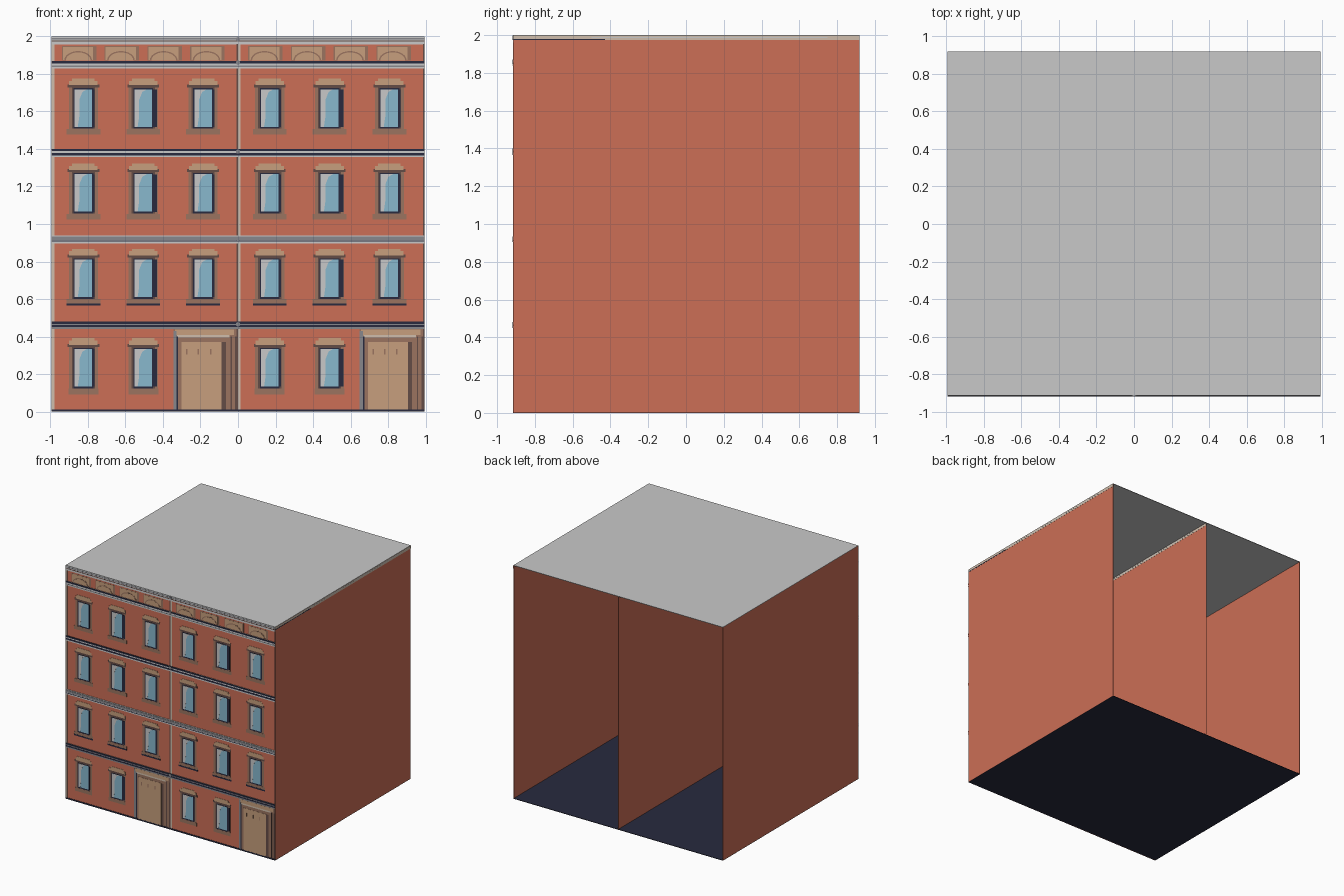
import bpy, bmesh, math

if "Cube" in bpy.data.objects:
    bpy.data.objects.remove(bpy.data.objects["Cube"])

# ---- colours -------------------------------------------------------------
def lin(c):
    c /= 255
    return c / 12.92 if c <= 0.04045 else ((c + 0.055) / 1.055) ** 2.4

COLOURS = {
    "brick_red": (204, 110, 86), "pale_grey": (201, 201, 201),
    "mid_grey": (135, 135, 140), "navy": (40, 42, 62),
    "tan": (199, 159, 125), "brown": (155, 116, 96),
    "dark_brown": (100, 76, 70), "glass_blue": (136, 184, 206),
    "pale_beige": (208, 190, 172),
}
NAMES = list(COLOURS)
MATS = []
for n, rgb in COLOURS.items():
    m = bpy.data.materials.new(n)
    m.diffuse_color = (*[lin(c) for c in rgb], 1)
    m.use_nodes = True
    m.node_tree.nodes["Principled BSDF"].inputs["Base Color"].default_value = m.diffuse_color
    MATS.append(m)

# ---- main sizes ----------------------------------------------------------
W = 0.993            # width of one house
FRONT, BACK = -0.913, 0.919
STEP = 0.0008        # relief of one painted layer
T = 0.004            # wall thickness


class Part:
    """One object gathered from coloured prisms."""
    def __init__(self, name):
        self.name, self.bm = name, bmesh.new()

    def prism(self, pts, y0, y1, colour):
        a = [self.bm.verts.new((x, y0, z)) for x, z in pts]
        b = [self.bm.verts.new((x, y1, z)) for x, z in pts]
        n = len(pts)
        faces = [self.bm.faces.new(a), self.bm.faces.new(b[::-1])]
        for i in range(n):
            j = (i + 1) % n
            faces.append(self.bm.faces.new((a[j], a[i], b[i], b[j])))
        for f in faces:
            f.material_index = NAMES.index(colour)

    def box(self, x0, x1, y0, y1, z0, z1, colour):
        self.prism([(x0, z0), (x1, z0), (x1, z1), (x0, z1)], y0, y1, colour)

    def plate(self, x0, x1, z0, z1, layer, colour):
        self.box(x0, x1, FRONT - STEP * layer, FRONT + 0.001, z0, z1, colour)

    def shape(self, pts, layer, colour):
        self.prism(pts, FRONT - STEP * layer, FRONT + 0.001, colour)

    def finish(self):
        bmesh.ops.recalc_face_normals(self.bm, faces=self.bm.faces[:])
        me = bpy.data.meshes.new(self.name)
        self.bm.to_mesh(me)
        self.bm.free()
        for m in MATS:
            me.materials.append(m)
        bpy.context.collection.objects.link(bpy.data.objects.new(self.name, me))


# ---- shell: facade, three walls, roof and floor, open at the back --------
p = Part("facade")
p.box(-W, W, FRONT, FRONT + T, 0, 1.999, "brick_red")
p.finish()

p = Part("party_walls")
for x0 in (-W, -T / 2, W - T):
    p.box(x0, x0 + T, FRONT, BACK, 0.001, 1.997, "brick_red")
p.finish()

p = Part("wall_top_strips")
for x in (T / 2, W):
    p.box(x - 0.001, x + 0.001, FRONT, BACK, 1.973, 1.998, "pale_beige")
    p.box(x - 0.001, x + 0.0015, FRONT, -0.43, 1.974, 1.98, "navy")
    p.box(x - 0.001, x + 0.0015, -0.5, 0.75, 1.985, 1.99, "pale_grey")
p.finish()

p = Part("roof")
p.box(-W, W, FRONT - 0.002, BACK, 1.996, 2.0, "pale_grey")
p.finish()

p = Part("floor")
p.box(-W, W, FRONT, BACK, 0, T, "navy")
p.finish()


# ---- windows -------------------------------------------------------------
def window(p, cx, z, storey, column):
    def r(x0, x1, z0, z1, layer, colour):
        p.plate(cx + x0, cx + x1, z + z0, z + z1, layer, colour)
    sill = 0.09 if storey else 0.08
    r(-sill, sill, 0.004, 0.034, 2, "brown")                   # sill
    if storey == 1:
        r(-sill, sill, 0.0, 0.012, 3, "navy")
    r(-0.078, 0.078, 0.03, 0.26, 1, "brown")                   # surround
    r(-0.062, 0.062, 0.036, 0.258, 2, "dark_brown")
    r(-0.053, 0.053, 0.036, 0.252, 3, "navy")
    r(0.05, 0.074 if column == 1 else 0.06, 0.045, 0.245, 4, "navy")
    r(-0.085, 0.085, 0.256, 0.272, 2, "dark_brown")            # hood
    r(-0.076, 0.076, 0.268, 0.29, 3, "tan")
    r(-0.06, 0.06, 0.288, 0.303, 3, "tan")
    r(-0.047, 0.047, 0.046, 0.246, 4, "glass_blue")            # glass
    gleam = [(-.047, .046), (-.03, .046), (-.022, .1), (-.022, .19),
             (-.005, .232), (.02, .246), (-.047, .246)]
    p.shape([(cx + x, z + h) for x, h in gleam], 5, "pale_grey")


# ---- doorway -------------------------------------------------------------
def door(p, x):
    def r(x0, x1, z0, z1, layer, colour):
        p.plate(x + x0, x + x1, z0, z1, layer, colour)
    r(0, 0.342, 0.012, 0.44, 1, "brown")                       # surround
    r(0, 0.018, 0.012, 0.43, 2, "mid_grey")
    r(0.018, 0.026, 0.012, 0.40, 2, "navy")
    r(0.008, 0.325, 0.408, 0.438, 2, "tan")                    # lintel
    r(0.02, 0.30, 0.396, 0.408, 2, "pale_beige")
    r(0.258, 0.28, 0.012, 0.372, 2, "dark_brown")              # reveal
    r(0.305, 0.312, 0.012, 0.4, 2, "dark_brown")
    r(0.33, 0.342, 0.012, 0.40, 2, "dark_brown")
    r(0.045, 0.258, 0.012, 0.372, 3, "tan")                    # door leaf
    for dx in (0.068, 0.13, 0.195):
        r(dx, dx + 0.008, 0.305, 0.335, 4, "brown")


# ---- arched frieze panel -------------------------------------------------
def arch(cx, z, w, h):
    return [(cx + w * math.cos(math.pi * i / 12), z + h * math.sin(math.pi * i / 12))
            for i in range(13)]


def frieze_panel(p, cx):
    p.plate(cx - 0.092, cx + 0.092, 1.872, 1.948, 1, "brown")
    p.plate(cx - 0.086, cx + 0.074, 1.875, 1.943, 2, "tan")
    p.shape(arch(cx - 0.005, 1.872, 0.074, 0.05), 3, "brown")
    p.shape(arch(cx - 0.005, 1.872, 0.066, 0.043), 4, "tan")


STOREYS = (0.088, 0.565, 1.02, 1.472)
COLUMNS = (0.169, 0.488, 0.807)
windows, doors, frieze, trims = map(Part, ("windows", "doors", "frieze_panels", "edge_trims"))
for left in (-W, 0):
    for s, z in enumerate(STOREYS):
        for c, x in enumerate(COLUMNS):
            if s or c < 2:
                window(windows, left + x, z, s, c)
    door(doors, left + 0.648)
    for i in range(4):
        frieze_panel(frieze, left + 0.146 + 0.228 * i)
    trims.plate(left, left + 0.014, 0.012, 1.96, 2, "pale_beige")   # corner strips
    trims.plate(left + W - 0.007, left + W, 0.012, 1.96, 3, "dark_brown")
    trims.plate(left, left + W, 0, 0.012, 4, "navy")                # base line
for p in (windows, doors, frieze, trims):
    p.finish()

# ---- ledges: (bottom, top, layer, colour) from top to bottom --------------
LEDGES = [
    (1.958, 2.0, 3, "pale_grey"), (1.984, 1.991, 4, "mid_grey"), (1.972, 1.978, 4, "dark_brown"),
    (1.83, 1.868, 5, "pale_grey"), (1.856, 1.868, 8, "navy"), (1.838, 1.845, 6, "mid_grey"),
    (1.356, 1.40, 5, "pale_grey"), (1.388, 1.40, 8, "navy"), (1.366, 1.379, 6, "navy"),
    (0.897, 0.94, 5, "pale_grey"), (0.916, 0.934, 8, "mid_grey"), (0.906, 0.911, 6, "navy"),
    (0.44, 0.48, 5, "mid_grey"), (0.468, 0.48, 8, "navy"), (0.45, 0.461, 6, "navy"),
]
p = Part("ledges")
for z0, z1, layer, colour in LEDGES:
    p.plate(-W, W, z0, z1, layer, colour)
p.finish()

# ---- pipe clips where the two houses meet ---------------------------------
p = Part("pipe_clips")
for z in (0.465, 0.92, 1.386, 1.86, 1.985):
    ring = [(0.012 * math.cos(a * math.pi / 4), z + 0.012 * math.sin(a * math.pi / 4))
            for a in range(8)]
    p.prism(ring, FRONT - 0.0068, FRONT, "mid_grey")
p.finish()
